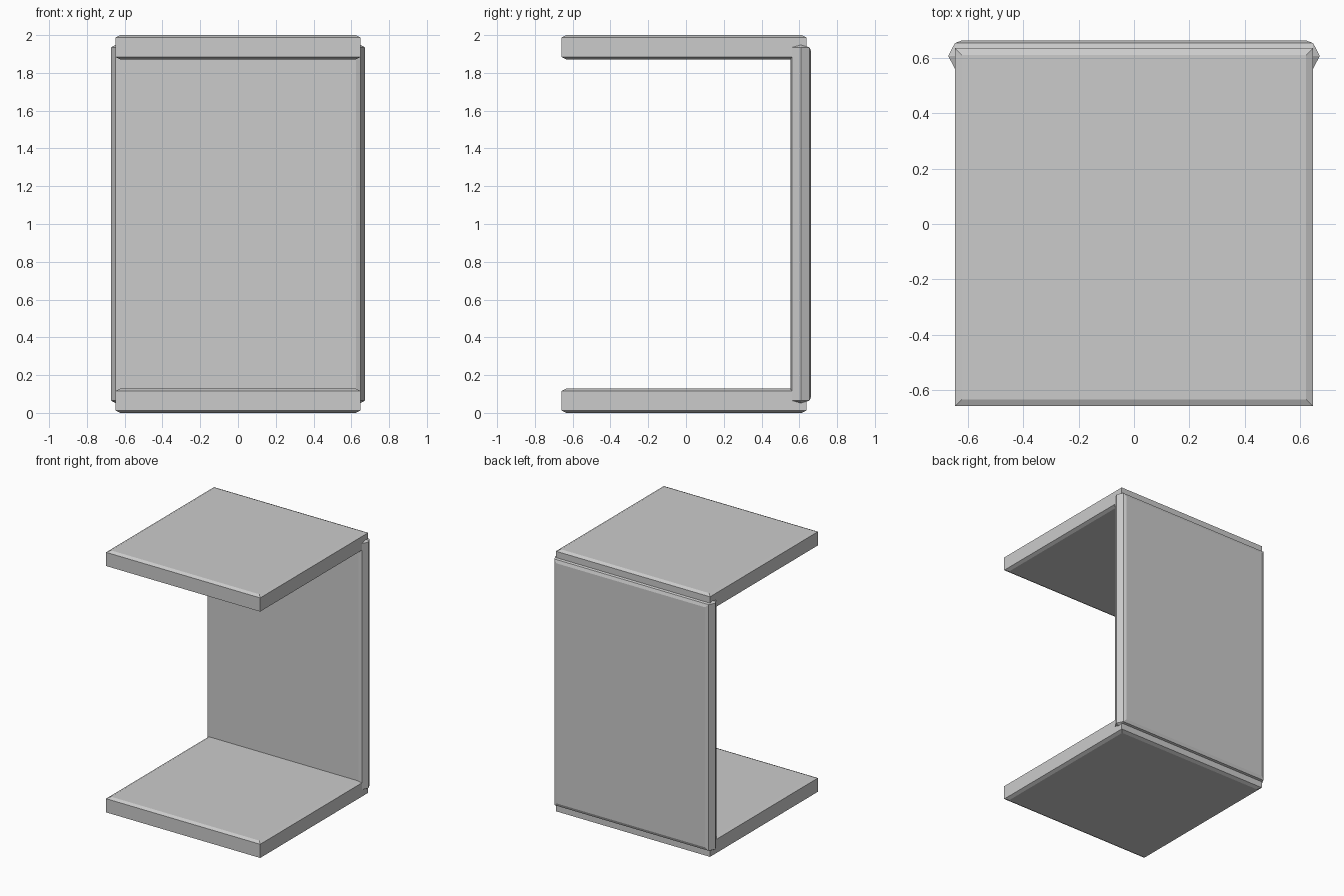
import bpy
import bmesh

cube = bpy.data.objects.get("Cube")
if cube:
    bpy.data.objects.remove(cube, do_unlink=True)

grey = bpy.data.materials.new("light grey")
grey.use_nodes = True
colour = (0.6, 0.6, 0.6, 1)
grey.diffuse_color = colour
grey.node_tree.nodes["Principled BSDF"].inputs["Base Color"].default_value = colour


def hull_part(name, points, location):
    """Flat-faced convex solid through the given corner points."""
    bm = bmesh.new()
    for p in points:
        bm.verts.new(p)
    bmesh.ops.convex_hull(bm, input=bm.verts[:])
    bmesh.ops.dissolve_limit(bm, angle_limit=0.01, verts=bm.verts[:], edges=bm.edges[:])
    bmesh.ops.recalc_face_normals(bm, faces=bm.faces[:])
    mesh = bpy.data.meshes.new(name)
    bm.to_mesh(mesh)
    bm.free()
    mesh.materials.append(grey)
    obj = bpy.data.objects.new(name, mesh)
    obj.location = location
    bpy.context.collection.objects.link(obj)
    return obj


def mirrored(corners):
    """Repeat corner points in all eight octants."""
    return [(sx * x, sy * y, sz * z) for x, y, z in corners
            for sx in (-1, 1) for sy in (-1, 1) for sz in (-1, 1)]


# Slabs with a shallow chamfer above and below
slab = mirrored([(0.648, 0.648, 0.052), (0.623, 0.623, 0.064)])
hull_part("bottom_slab", slab, (0, -0.011, 0.064))
hull_part("top_slab", slab, (0, -0.011, 1.936))

# Back panel with a chamfered face and a ridge around its edge
panel = mirrored([
    (0.625, 0.055, 0.912),
    (0.648, 0.046, 0.935),
    (0.672, 0, 0.935),
    (0.648, 0, 0.948),
])
hull_part("back_panel", panel, (0, 0.608, 1))
